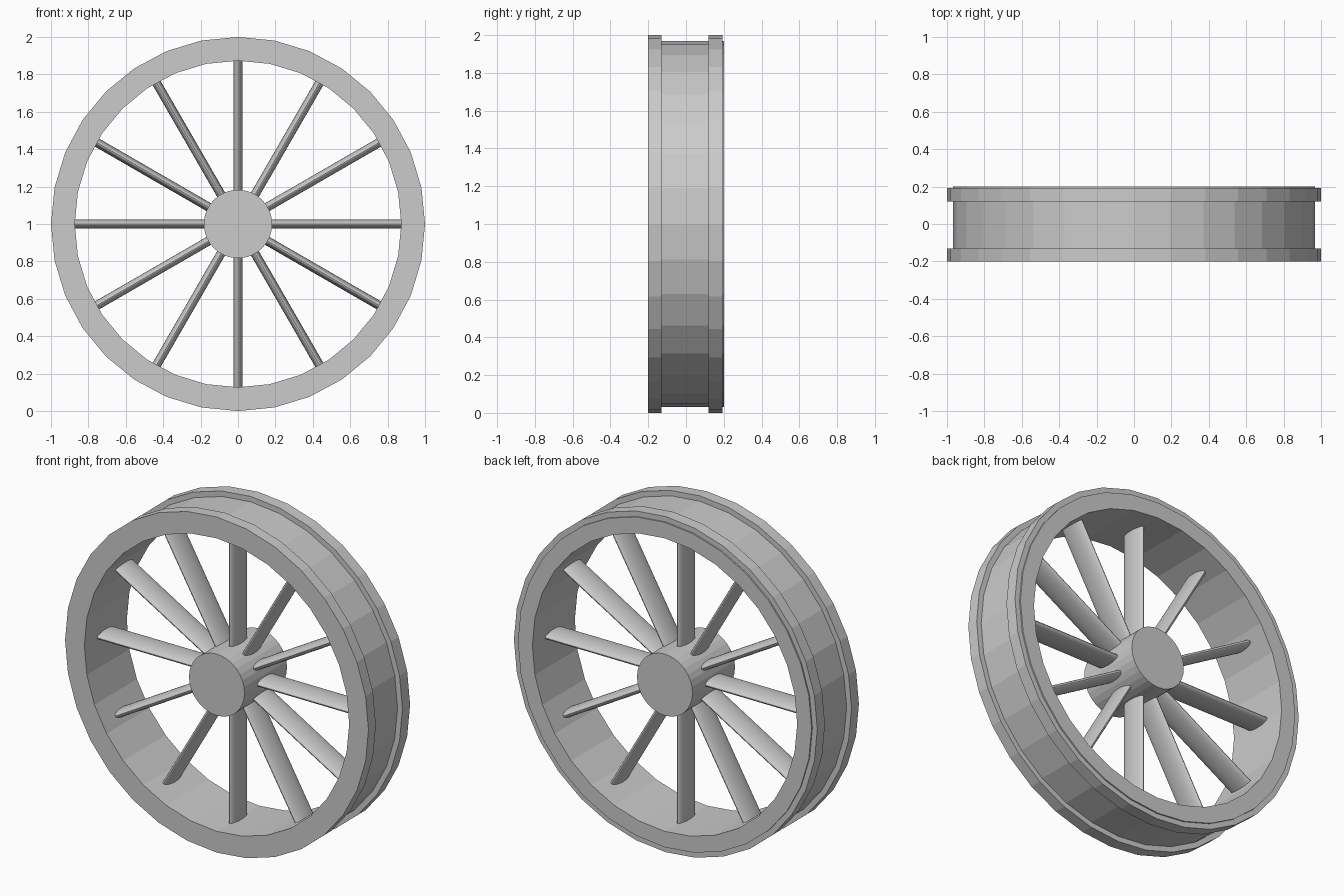
import bpy, bmesh
from math import sin, cos, pi, radians
from mathutils import Matrix

if "Cube" in bpy.data.objects:
    bpy.data.objects.remove(bpy.data.objects["Cube"])

SIDES = 32
CENTRE = (0, 0, 1)


def make_object(name, bm):
    bmesh.ops.recalc_face_normals(bm, faces=bm.faces[:])
    mesh = bpy.data.meshes.new(name)
    bm.to_mesh(mesh)
    bm.free()
    obj = bpy.data.objects.new(name, mesh)
    obj.location = CENTRE
    bpy.context.collection.objects.link(obj)
    return obj


def lathe(name, profile):
    """Revolve a closed (radius, y) profile around the y axis."""
    bm = bmesh.new()
    rings = []
    for i in range(SIDES):
        a = 2 * pi * i / SIDES
        rings.append([bm.verts.new((r * cos(a), y, r * sin(a))) for r, y in profile])
    n = len(profile)
    for i in range(SIDES):
        a, b = rings[i], rings[(i + 1) % SIDES]
        for j in range(n):
            k = (j + 1) % n
            bm.faces.new((a[j], a[k], b[k], b[j]))
    return make_object(name, bm)


def cylinder(name, radius, depth, matrix):
    bm = bmesh.new()
    bmesh.ops.create_cone(bm, cap_ends=True, segments=SIDES, radius1=radius,
                          radius2=radius, depth=depth, matrix=matrix)
    return make_object(name, bm)


# Rim with a flange on each side and a thin lip at the back
lathe("rim", [(0.873, -0.2), (1.0, -0.2), (1.0, -0.13), (0.968, -0.13),
              (0.968, 0.12), (1.0, 0.12), (1.0, 0.192), (0.968, 0.192),
              (0.968, 0.2), (0.873, 0.2)])

# Hub
cylinder("hub", 0.183, 0.4, Matrix.Rotation(radians(90), 4, 'X'))

# Twelve flattened spokes, sunk into hub and rim
for i in range(12):
    m = (Matrix.Rotation(radians(30 * i), 4, 'Y')
         @ Matrix.Translation((0, 0, 0.525))
         @ Matrix.Diagonal((0.3, 1, 1, 1)))
    cylinder(f"spoke_{i + 1:02d}", 0.08, 0.77, m)
